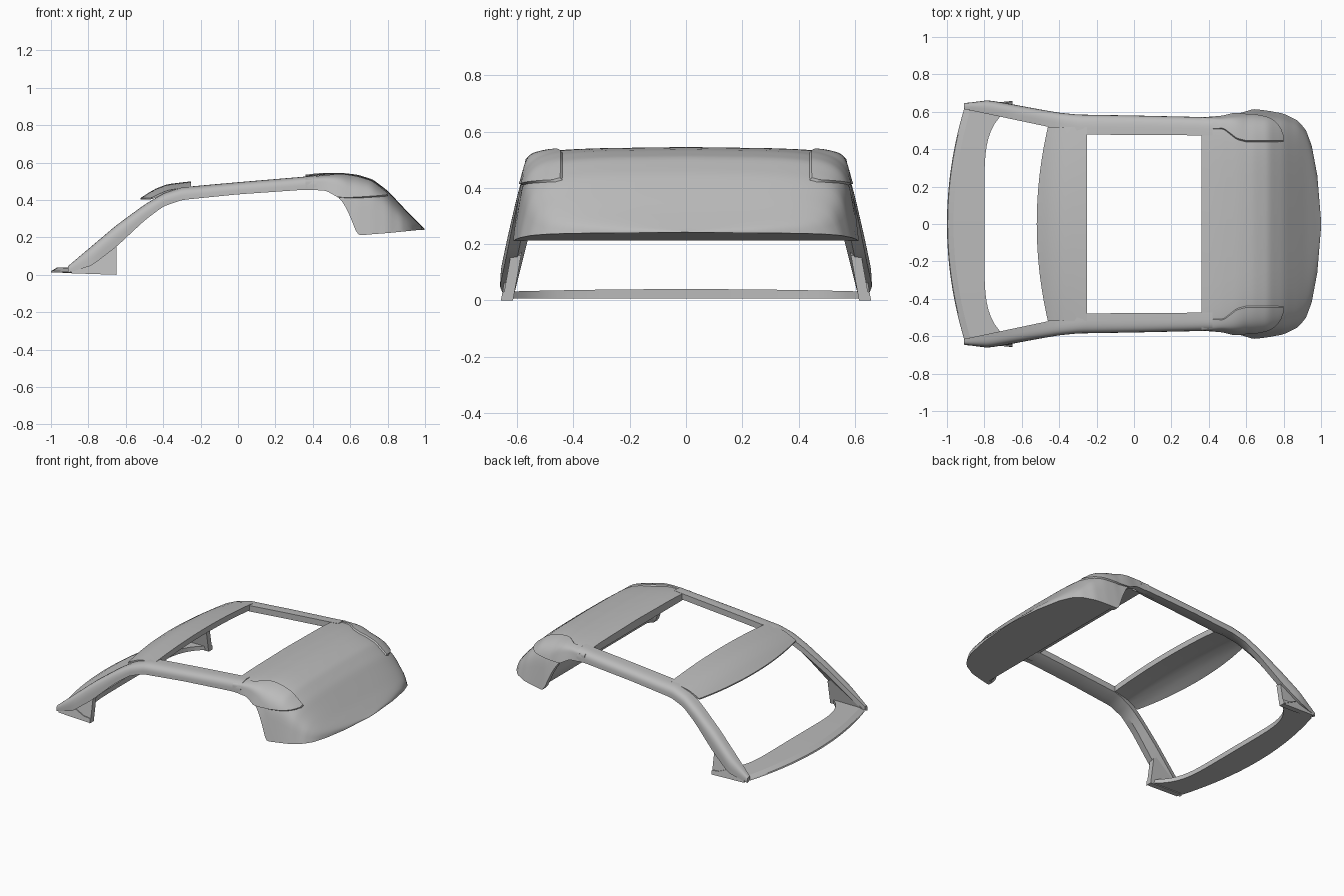
import bpy, bmesh, math

cube = bpy.data.objects.get("Cube")
if cube:
    bpy.data.objects.remove(cube, do_unlink=True)

grey = bpy.data.materials.new("body grey")
grey.use_nodes = True
grey.diffuse_color = (0.5, 0.5, 0.5, 1)
grey.node_tree.nodes["Principled BSDF"].inputs["Base Color"].default_value = (0.5, 0.5, 0.5, 1)

# Side outline: x, top height, lower edge height, half width
STATIONS = [
    (-.91, .045, .01, .645), (-.78, .155, .05, .662), (-.65, .265, .15, .64),
    (-.5, .375, .29, .612), (-.4, .435, .365, .595), (-.3, .468, .4, .585),
    (0, .495, .43, .58), (.36, .525, .455, .572), (.47, .538, .45, .573),
    (.55, .542, .405, .588), (.59, .541, .335, .6), (.64, .535, .21, .615),
    (.72, .51, .217, .605), (.8, .45, .223, .59), (.88, .365, .231, .55),
    (.92, .322, .235, .5), (.95, .292, .238, .42), (.98, .262, .24, .26),
    (1, .243, .241, .02)]
# Inner edge of the side rails: x, y
RAIL_INNER = [(-.91, .615), (-.46, .52), (-.25, .478), (.36, .474), (.5, .47)]
# Header crown: x, z
HEADER_TOP = [(-.53, .405), (-.45, .456), (-.38, .484), (-.25, .5)]
# Inner edge of the rear corner covers: x, y
COVER_INNER = [(.4, .51), (.48, .505), (.55, .45), (.6, .438), (.81, .438)]


def lerp(table, x, col=1):
    for a, b in zip(table, table[1:]):
        if x <= b[0]:
            t = (x - a[0]) / (b[0] - a[0])
            return a[col] + (b[col] - a[col]) * t
    return table[-1][col]


def smooth(table, x, col=1):
    """Interpolate with a small moving average to round the corners."""
    return sum(lerp(table, x + d * .01, col) for d in (-1, 0, 1)) / 3


def ramp(x, a, b):
    return min(1, max(0, (x - a) / (b - a)))


def spread(a, b, n):
    return [a + (b - a) * i / n for i in range(n + 1)]


def loft(name, sections, mirror=False, angle=30):
    bm = bmesh.new()
    rings = [[bm.verts.new(p) for p in s] for s in sections]
    for r, s in zip(rings, rings[1:]):
        for i in range(len(r)):
            j = (i + 1) % len(r)
            bm.faces.new((r[i], r[j], s[j], s[i]))
    bm.faces.new(rings[0])
    bm.faces.new(rings[-1])
    if mirror:
        twin = bmesh.ops.duplicate(bm, geom=bm.verts[:] + bm.edges[:] + bm.faces[:])
        for v in twin["geom"]:
            if isinstance(v, bmesh.types.BMVert):
                v.co.y *= -1
    bmesh.ops.remove_doubles(bm, verts=bm.verts[:], dist=1e-5)
    bmesh.ops.recalc_face_normals(bm, faces=bm.faces[:])
    mesh = bpy.data.meshes.new(name)
    bm.to_mesh(mesh)
    bm.free()
    mesh.materials.append(grey)
    ob = bpy.data.objects.new(name, mesh)
    bpy.context.collection.objects.link(ob)
    bpy.ops.object.select_all(action="DESELECT")
    ob.select_set(True)
    bpy.context.view_layer.objects.active = ob
    bpy.ops.object.shade_smooth_by_angle(angle=math.radians(angle))


def station(x):
    if x > .9 or x < -.89:
        return [lerp(STATIONS, x, c) for c in (1, 2, 3)]
    return [smooth(STATIONS, x, c) for c in (1, 2, 3)]


# Side rails running down into the windscreen pillars
def rail_section(x):
    top, low, wide = station(x)
    inner = lerp(RAIL_INNER, x)
    ring = []
    for a in spread(0, math.pi / 2, 10):
        ring.append((x, inner + (wide - inner) * math.cos(a) ** .55,
                     low + (top - low) * math.sin(a) ** .6))
    ring.append((x, inner, max(low + .01, top - .04)))
    ring.append((x, (inner + wide) / 2, low + .003))
    return ring


loft("side_rails", [rail_section(x) for x in spread(-.91, .42, 44)], mirror=True)


# Rear roof, tail and rear pillars as one shell with a hollow underside
def power_at(x):
    return 2 / (10 - 3 * ramp(x, .36, .6) - 3.5 * ramp(x, .7, 1))


def taper_at(x):
    return .08 * ramp(x, .36, .6)


def rear_point(x, a, lift=0):
    top, low, wide = station(x)
    p = power_at(x)
    c, h = abs(math.cos(a)) ** p, abs(math.sin(a)) ** p
    y = wide * (1 - taper_at(x) * h) * c
    crown = .01 * (1 - (y / .47) ** 2 - ramp(x, .42, .6))
    return (x, math.copysign(y + lift * c, math.cos(a)), low + (top - low + crown + lift) * h)


def rear_section(x):
    top, low, wide = station(x)
    roof = max(low, top - .045)
    mid = roof + (low - roof) * ramp(x, .57, .67)
    under = [(x, -.94 * wide, low), (x, -.89 * wide, mid),
             (x, .89 * wide, mid), (x, .94 * wide, low)]
    return [rear_point(x, a) for a in spread(0, math.pi, 48)] + under


rear_x = spread(.36, .9, 36) + [.92, .935, .95, .965, .98, .99, 1]
loft("rear_roof", [rear_section(x) for x in rear_x])


# Thin raised covers on the rear corners
def cover_section(x):
    top, low, wide = station(x)
    p = power_at(x)
    rise = ramp(.415 + .015 * ramp(x, .57, .8), low, top)
    start = math.asin(rise ** (1 / p))
    end = math.acos(min(1, lerp(COVER_INNER, x) / (wide * (1 - taper_at(x)))) ** (1 / p))
    angles = spread(min(start, end - .05), end, 14)
    lift = .001 + .008 * ramp(x, .4, .52)
    return [rear_point(x, a, lift) for a in angles] + [rear_point(x, a, -.002) for a in reversed(angles)]


loft("rear_corner_covers", [cover_section(x) for x in spread(.4, .8, 28)], mirror=True)


# Header panel above the windscreen
def header_section(y):
    t = (y / .52) ** 2
    xs = spread(-.52 + .06 * t, -.25, 10)
    crown = [(x, y, smooth(HEADER_TOP, x) - (.027 - .05 * (x + .25)) * t) for x in xs]
    under = [(x, y, z - .008 - .03 * i / 10) for i, (x, _, z) in enumerate(crown)]
    return crown + under[::-1]


loft("windscreen_header", [header_section(y) for y in spread(-.518, .518, 24)])


# Cowl strip along the base of the windscreen
def cowl_section(y):
    t = (y / .61) ** 2
    front, back = -1 + .09 * t, -.8 + .12 * t ** 3
    z = .04 - .008 * t
    return [(front, y, .013), (front + .004, y, .022 - .003 * t), (front + .035, y, z),
            (back, y, z), (back, y, .006)]


loft("cowl", [cowl_section(y) for y in spread(-.615, .615, 32)], angle=20)

# Feet of the windscreen pillars
FOOT = [(-.89, .008), (-.65, 0), (-.65, .16), (-.7, .19), (-.8, .11), (-.89, .03)]
loft("pillar_feet", [[(x, y - .18 * z, z) for x, z in FOOT] for y in (.615, .652)], mirror=True)

# Small triangular trim plates on the feet
TRIM = [(-.77, .065), (-.65, 0), (-.65, .03), (-.7, .035)]
loft("foot_trim", [[(x, y - .18 * z, z) for x, z in TRIM] for y in (.65, .658)], mirror=True)
